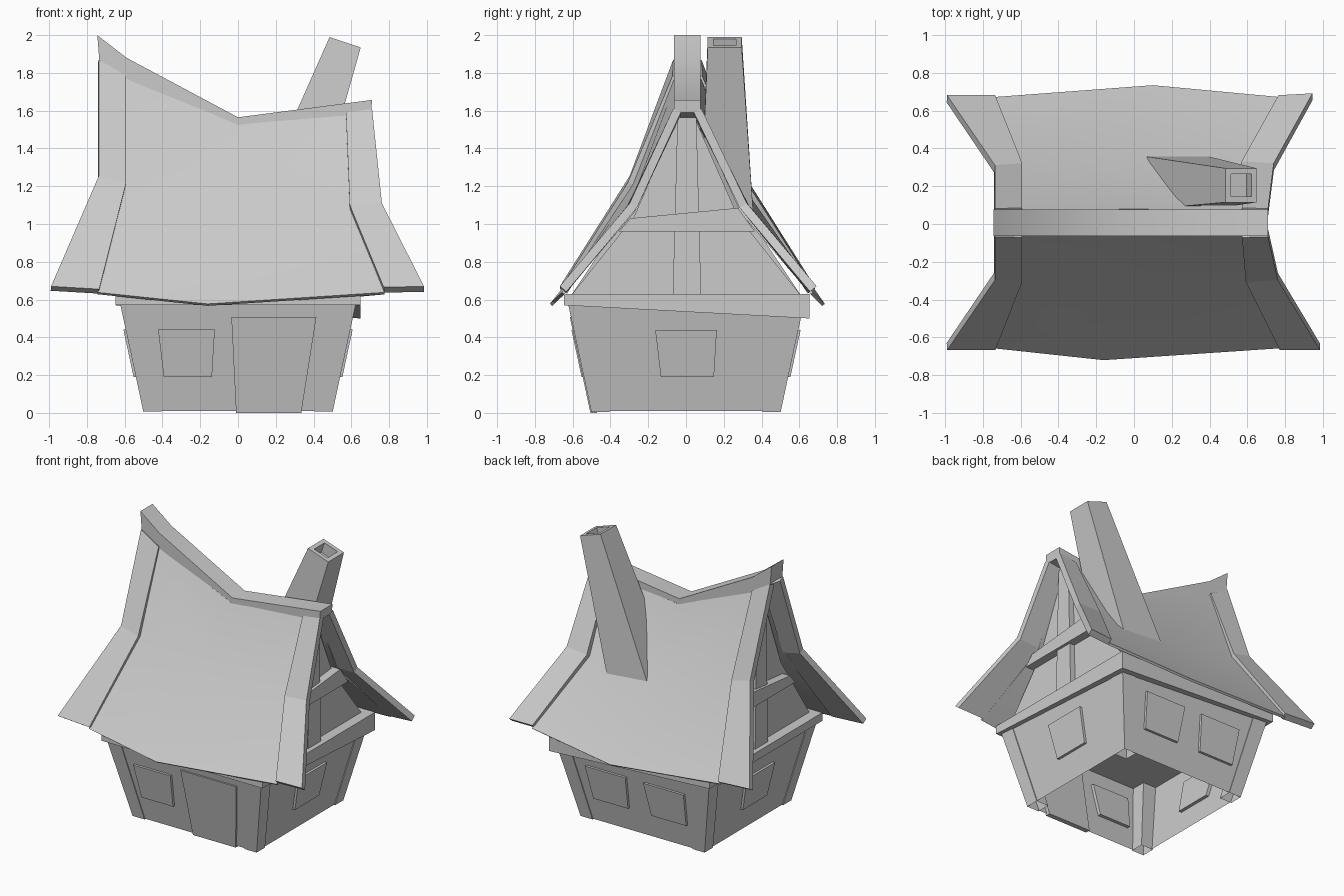
import bpy, bmesh, math
from mathutils import Matrix, Vector

if "Cube" in bpy.data.objects:
    bpy.data.objects.remove(bpy.data.objects["Cube"], do_unlink=True)

COLOUR = (0.6, 0.6, 0.6, 1)
plaster = bpy.data.materials.new("plain_grey")
plaster.diffuse_color = COLOUR
plaster.use_nodes = True
plaster.node_tree.nodes["Principled BSDF"].inputs["Base Color"].default_value = COLOUR


def finish(name, bm, smooth=None):
    mesh = bpy.data.meshes.new(name)
    bm.to_mesh(mesh)
    bm.free()
    mesh.materials.append(plaster)
    obj = bpy.data.objects.new(name, mesh)
    bpy.context.collection.objects.link(obj)
    if smooth:
        bpy.ops.object.select_all(action='DESELECT')
        obj.select_set(True)
        bpy.context.view_layer.objects.active = obj
        bpy.ops.object.shade_smooth_by_angle(angle=math.radians(smooth))


def loft(name, rings, cap_start=True, hollow=0, smooth=None):
    """Skin a list of matching point rings; hollow sinks a flue into the end cap."""
    bm = bmesh.new()
    loops = [[bm.verts.new(p) for p in ring] for ring in rings]
    n = len(loops[0])
    for a, b in zip(loops, loops[1:]):
        for i in range(n):
            j = (i + 1) % n
            bm.faces.new((a[i], a[j], b[j], b[i]))
    if cap_start:
        bm.faces.new(loops[0][::-1])
    end = bm.faces.new(loops[-1])
    bmesh.ops.recalc_face_normals(bm, faces=bm.faces[:])
    if hollow:
        bmesh.ops.inset_region(bm, faces=[end], thickness=0.043)
        drop = end.normal * -hollow
        sunk = bmesh.ops.extrude_face_region(bm, geom=[end])["geom"]
        bmesh.ops.translate(bm, vec=drop, verts=[v for v in sunk if isinstance(v, bmesh.types.BMVert)])
        if end.is_valid:
            bm.faces.remove(end)
    finish(name, bm, smooth)


def sheet(name, rows, back, thickness, smooth=None):
    """Bent board from rows of points, thickened inwards."""
    bm = bmesh.new()
    grid = [[bm.verts.new(p) for p in row] for row in rows]
    for a, b in zip(grid, grid[1:]):
        for i in range(len(a) - 1):
            quad = (a[i], a[i + 1], b[i + 1], b[i])
            bm.faces.new(quad[::-1] if back else quad)
    bm.normal_update()
    outer = bm.faces[:]
    rim = [e for e in bm.edges if e.is_boundary]
    inner = {v: bm.verts.new(v.co - v.normal * thickness) for v in bm.verts[:]}
    for face in outer:
        bm.faces.new([inner[v] for v in reversed(face.verts)])
    for edge in rim:
        a, b = edge.verts
        bm.faces.new((a, b, inner[b], inner[a]))
    bmesh.ops.recalc_face_normals(bm, faces=bm.faces[:])
    finish(name, bm, smooth)


def rect(x0, x1, y0, y1, z):
    return [(x0, y0, z), (x1, y0, z), (x1, y1, z), (x0, y1, z)]


def reach(z):
    """Distance of the leaning walls from the middle at height z."""
    return 0.5 + 0.215 * z


# Walls: leaning shell, open underneath
def wall_ring(z):
    d = reach(z) - 0.006
    return rect(-d, d, -d, d, z)


loft("walls", [wall_ring(0.01), wall_ring(0.57)], cap_start=False)

# Corner posts, open underneath
for sx, x_name in ((-1, "right"), (1, "left")):
    for sy, y_name in ((-1, "front"), (1, "back")):
        rings = []
        for z in (0.006, 0.57):
            d, e = reach(z), reach(z) - 0.097 - 0.025 * z
            rings.append(rect(sx * e, sx * d, sy * e, sy * d, z))
        loft(f"{y_name}_{x_name}_post", rings, cap_start=False)


# Door and windows: slabs following the lean of each wall
def wall_slab(name, angle, low, high, z0, z1, out):
    turn = Matrix.Rotation(math.radians(angle), 3, 'Z')
    rings = []
    for (u0, u1), z in ((low, z0), (high, z1)):
        d = reach(z)
        rings.append([turn @ Vector(p) for p in rect(u0, u1, -d - out, -d + 0.03, z)])
    loft(name, rings)


wall_slab("door", 0, (-0.01, 0.335), (-0.035, 0.415), 0.0, 0.507, 0.006)
for name, angle, mid in (("front", 0, -0.273), ("left_side", 90, 0), ("right_side", 270, 0),
                         ("back_left", 180, -0.23), ("back_right", 180, 0.24)):
    w = 0.15 if angle == 0 else 0.163
    wall_slab(name + "_window", angle, (mid - w + 0.03, mid + w - 0.015),
              (mid - w, mid + w), 0.19, 0.44, 0.012)

# Eave band, sagging at one corner
band_low = rect(-0.65, 0.65, -0.645, 0.655, 0.57)
band_low[2] = (0.65, 0.655, 0.50)
loft("eave_band", [band_low, rect(-0.65, 0.65, -0.645, 0.655, 0.63)])

# Gable walls with timber cross
for sx, name, mid, top in ((-1, "right", 1.12, 1.73), (1, "left", 1.04, 1.565)):
    half = [(0.61, 0.62), (0.275, mid), (0.045, top)]
    outline = [(-y, z) for y, z in half] + [(y, z) for y, z in half[::-1]]
    loft(name + "_gable", [[(sx * x, y, z) for y, z in outline] for x in (0.54, 0.575)])
    upright = [(-0.07, 0.62), (0.08, 0.62), (0.055, top), (-0.045, top)]
    tie = [(-0.355, 0.96), (0.365, 0.96), (0.275, 1.085), (-0.295, 1.03)]
    for part, shape, face in (("upright", upright, 0.615), ("tie_beam", tie, 0.635)):
        loft(f"{name}_gable_{part}", [[(sx * x, y, z) for y, z in shape] for x in (0.55, face)])

# Roof slopes and the flared boards along their ends
RIGHT_BOARD = [[(-0.99, 0.675, 0.67), (-0.735, 0.675, 0.655)],
               [(-0.737, 0.305, 1.255), (-0.592, 0.315, 1.22)],
               [(-0.737, 0.075, 1.87), (-0.592, 0.078, 1.785)]]
LEFT_TOP = [(0.572, 0.078, 1.59), (0.71, 0.075, 1.61)]
LEFT_BOARDS = {
    "front": [[(0.772, 0.675, 0.665), (0.985, 0.675, 0.67)],
              [(0.592, 0.315, 1.10), (0.762, 0.305, 1.11)], LEFT_TOP],
    "back": [[(0.765, 0.675, 0.665), (0.945, 0.685, 0.67)],
             [(0.57, 0.325, 1.10), (0.74, 0.315, 1.11)], LEFT_TOP],
}
for sy, name, sag_x in ((-1, "front", -0.16), (1, "back", 0.1)):
    slope = [
        [(-0.745, 0.665, 0.638), (sag_x, 0.728, 0.577), (0.775, 0.665, 0.638)],
        [(-0.62, 0.295, 1.20), (0.0, 0.328, 1.08), (0.60, 0.295, 1.07)],
        [(-0.62, 0.065, 1.79), (0.0, 0.072, 1.525), (0.60, 0.065, 1.585)],
    ]
    for part, rows, thick, smooth in (("roof_slope", slope, 0.017, 50),
                                      ("right_roof_board", RIGHT_BOARD, 0.045, None),
                                      ("left_roof_board", LEFT_BOARDS[name], 0.045, None)):
        placed = [[(x, 0.007 + sy * y, z) for x, y, z in row] for row in rows]
        sheet(f"{name}_{part}", placed, sy > 0, thick, smooth)

# Ridge beam: crooked, rising to a tip
ridge = [(-0.745, 2.0, -0.735, 1.87), (-0.59, 1.88, -0.59, 1.77),
         (0.0, 1.565, 0.0, 1.49), (0.71, 1.657, 0.705, 1.59)]
loft("ridge_beam", [[(xt, -0.063, zt), (xt, 0.077, zt), (xb, 0.077, zb), (xb, -0.063, zb)]
                    for xt, zt, xb, zb in ridge], smooth=45)

# Leaning chimney with a sunken flue
foot = rect(0.045, 0.385, 0.075, 0.36, 1.0)
cap = [(0.485, 0.115, 1.99), (0.65, 0.115, 1.935), (0.65, 0.295, 1.935), (0.485, 0.295, 1.99)]
loft("chimney", [foot, cap], hollow=0.08)
